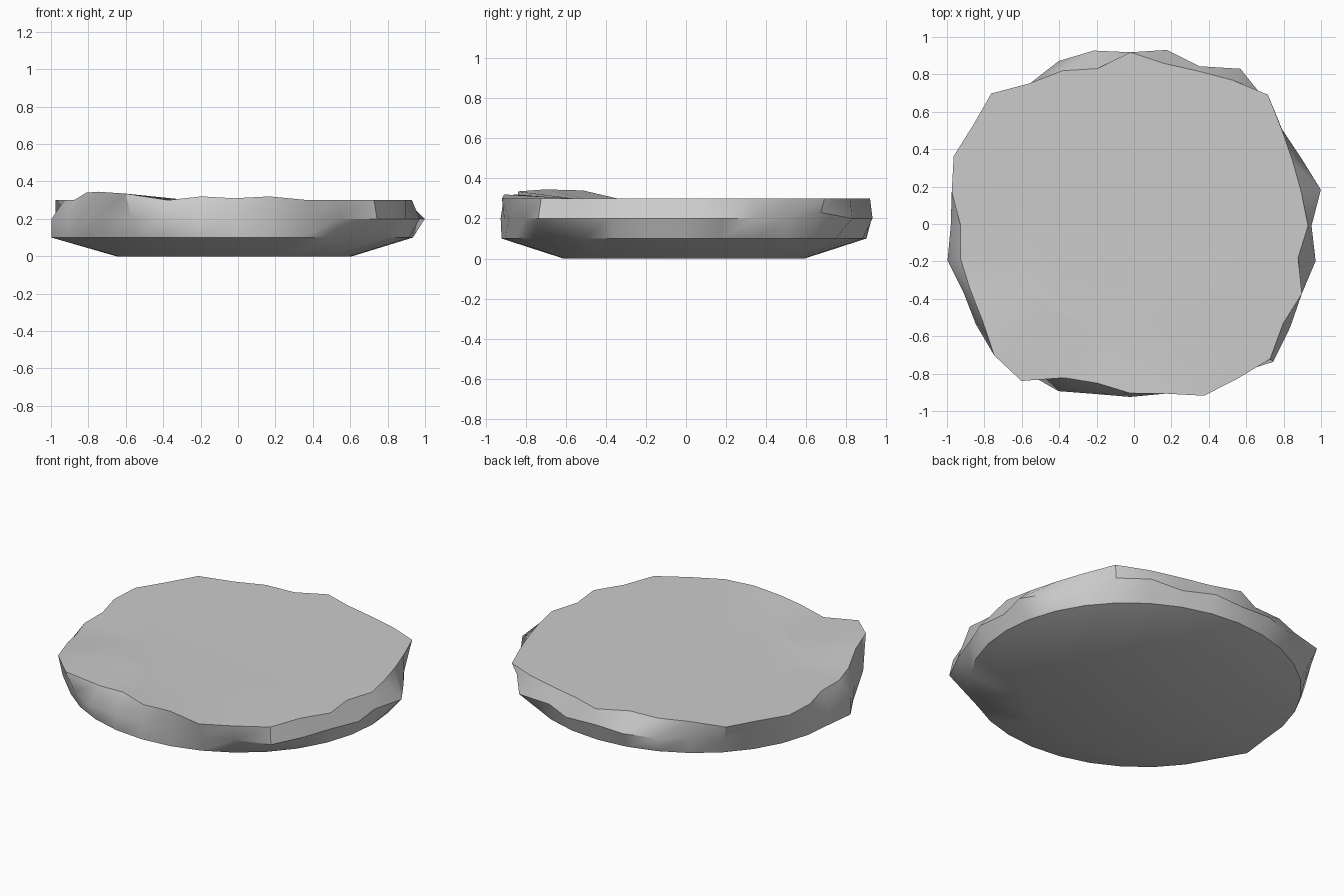
import bpy, bmesh, math

if "Cube" in bpy.data.objects:
    bpy.data.objects.remove(bpy.data.objects["Cube"])

N = 32
CX, CY, RX, RY = -0.02, -0.01, 0.955, 0.91

# Percent radius of the chipped rim at mid height and at the top edge
MID = [101.5, 108.8, 103.7, 102.2, 106, 111, 101.5, 105.4,
       102, 105, 104.8, 100.8, 105, 102.5, 104, 101.9,
       100.5, 104.3, 101.2, 104, 105, 104, 105.1, 100.7,
       100.5, 100.5, 104, 105, 113, 107.6, 104, 105.8]
TOP = [99.5, 97.8, 98.5, 102, 109, 103, 98.5, 97.3,
       102, 94.2, 98.7, 100.8, 110, 106, 107, 101.9,
       95, 97, 97.1, 99.6, 107.7, 109.6, 96.6, 94.2,
       98.3, 100.5, 108, 108, 110.7, 103, 104, 95.8]
# Raised parts of the edges, keyed by segment
TOP_Z = {19: .34, 20: .345, 21: .335, 23: .32, 24: .31, 25: .32}
MID_Z = {4: .23, 20: .22, 21: .21}

bm = bmesh.new()


def ring(scale, height):
    verts = []
    for k in range(N):
        a = 2 * math.pi * k / N
        s = scale(k)
        verts.append(bm.verts.new((CX + RX * s * math.cos(a),
                                   CY + RY * s * math.sin(a), height(k))))
    return verts


# Foot, lower rim, chipped middle, uneven top edge, flat centre
rings = [
    ring(lambda k: 0.66, lambda k: 0.0),
    ring(lambda k: 1.043 if k == 17 else 1.0, lambda k: 0.1),
    ring(lambda k: MID[k] / 100, lambda k: MID_Z.get(k, 0.2)),
    ring(lambda k: TOP[k] / 100, lambda k: TOP_Z.get(k, 0.3)),
    ring(lambda k: 0.66, lambda k: 0.3),
]
for lo, hi in zip(rings, rings[1:]):
    for k in range(N):
        j = (k + 1) % N
        bm.faces.new((lo[k], lo[j], hi[j], hi[k]))
bm.faces.new(rings[0][::-1])
bm.faces.new(rings[-1])
bmesh.ops.recalc_face_normals(bm, faces=bm.faces)

mesh = bpy.data.meshes.new("stone_slab")
bm.to_mesh(mesh)
bm.free()
slab = bpy.data.objects.new("stone_slab", mesh)
bpy.context.collection.objects.link(slab)

# Smooth sides with sharp rims
bpy.context.view_layer.objects.active = slab
slab.select_set(True)
bpy.ops.object.shade_smooth_by_angle(angle=math.radians(35))
